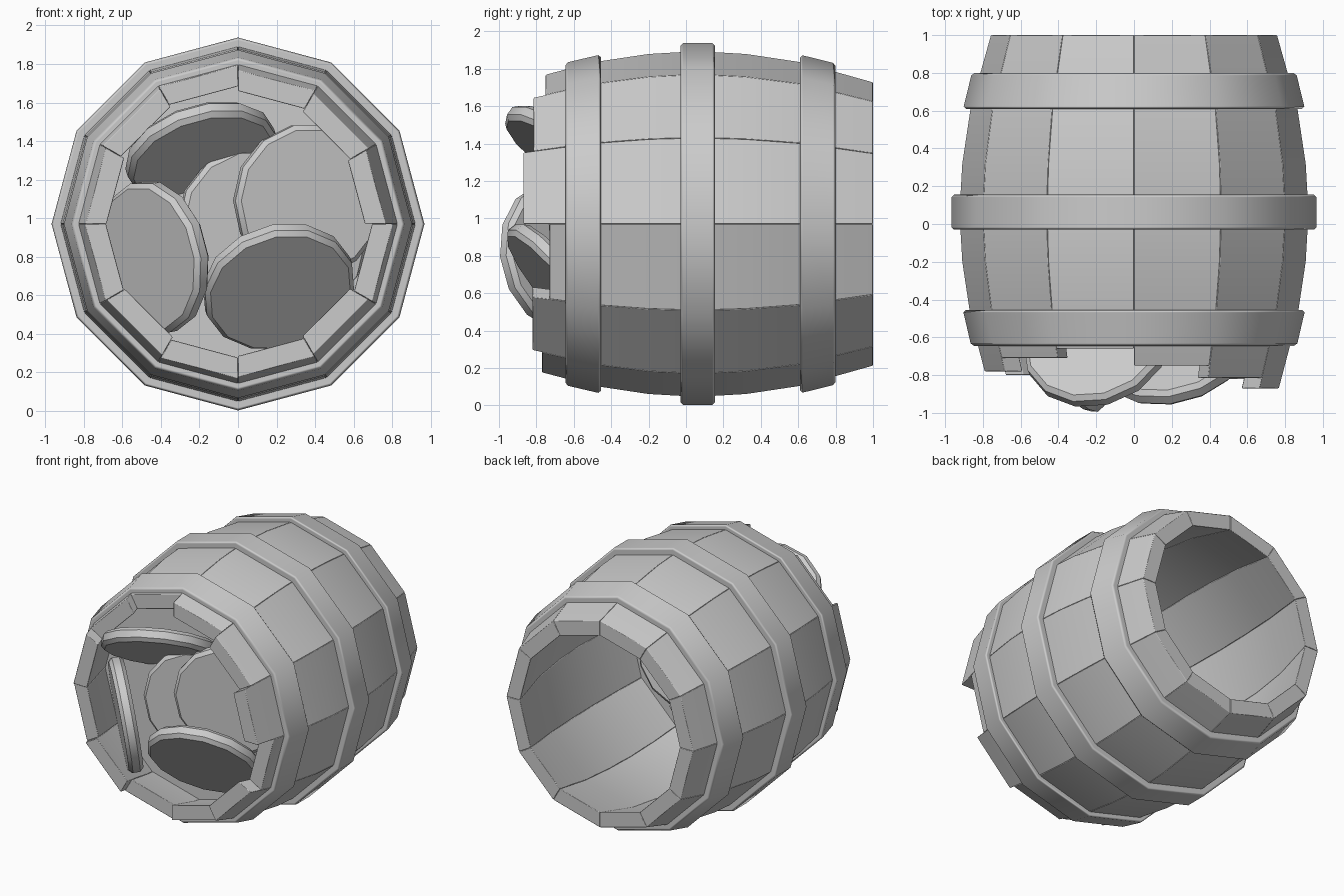
import bpy, bmesh, math
from mathutils import Vector

if "Cube" in bpy.data.objects:
    bpy.data.objects.remove(bpy.data.objects["Cube"])

CZ = 0.97             # height of the barrel axis
SIDES = 12
STEP = 2 * math.pi / SIDES
# barrel outline: (y, corner radius)
PROFILE = [(-0.88, 0.765), (-0.5, 0.865), (-0.2, 0.91), (0.06, 0.925),
           (0.32, 0.91), (0.62, 0.865), (1.0, 0.758)]


def radius_at(y):
    for (y0, r0), (y1, r1) in zip(PROFILE, PROFILE[1:]):
        if y <= y1:
            return r0 + (r1 - r0) * (y - y0) / (y1 - y0)
    return PROFILE[-1][1]


def polar(r, a, y):
    return Vector((r * math.sin(a), y, CZ + r * math.cos(a)))


def finish(bm, name, bevel, smooth=35):
    bmesh.ops.recalc_face_normals(bm, faces=bm.faces)
    me = bpy.data.meshes.new(name)
    bm.to_mesh(me)
    bm.free()
    ob = bpy.data.objects.new(name, me)
    bpy.context.collection.objects.link(ob)
    bpy.context.view_layer.objects.active = ob
    ob.select_set(True)
    bpy.ops.object.shade_smooth_by_angle(angle=math.radians(smooth))
    ob.select_set(False)
    if bevel:
        m = ob.modifiers.new("bevel", 'BEVEL')
        m.width = bevel
        m.segments = 1
        m.limit_method = 'ANGLE'
        m.angle_limit = math.radians(40)
        m.harden_normals = True
    return ob


def loft(bm, rings, closed=False):
    """Skin a list of equal-sized point loops, capping the ends if open."""
    vs = [[bm.verts.new(p) for p in ring] for ring in rings]
    n = len(vs[0])
    pairs = list(zip(vs, vs[1:])) + ([(vs[-1], vs[0])] if closed else [])
    for a, b in pairs:
        for i in range(n):
            j = (i + 1) % n
            bm.faces.new((a[i], a[j], b[j], b[i]))
    if not closed:
        bm.faces.new(vs[0])
        bm.faces.new(vs[-1])


# staves, each with its own uneven front end
FRONT = [-0.75, -0.815, -0.87, -0.73, -0.82, -0.77,
         -0.74, -0.80, -0.77, -0.78, -0.71, -0.66]
for k, yf in enumerate(FRONT):
    a0, a1 = k * STEP, (k + 1) * STEP
    bm = bmesh.new()
    rings = []
    for y in [yf] + [p[0] for p in PROFILE[1:]]:
        r = radius_at(y)
        rings.append([polar(r, a0, y), polar(r, a1, y),
                      polar(r - 0.11, a1, y), polar(r - 0.11, a0, y)])
    loft(bm, rings)
    finish(bm, f"stave_{k + 1}", 0.004)


# hoops: (name, front y, front radius, back y, back radius)
for name, y0, r0, y1, r1 in [("front_hoop", -0.645, 0.862, -0.455, 0.906),
                             ("middle_hoop", -0.03, 0.967, 0.155, 0.967),
                             ("back_hoop", 0.61, 0.905, 0.80, 0.858)]:
    bm = bmesh.new()
    t = 0.075
    rings = [[polar(r0, k * STEP, y0), polar(r1, k * STEP, y1),
              polar(r1 - t, k * STEP, y1), polar(r0 - t, k * STEP, y0)]
             for k in range(SIDES)]
    loft(bm, rings, closed=True)
    finish(bm, name, 0.014)


# lid set inside the mouth
bm = bmesh.new()
loft(bm, [[polar(0.80, k * STEP, y) for k in range(SIDES)] for y in (-0.45, -0.43)])
finish(bm, "inner_lid", 0)


# thick round slabs in the mouth: front-face centre and facing direction
def slab(name, centre, normal, r=0.40, thick=0.10, n=14):
    nrm = Vector(normal).normalized()
    u = nrm.cross(Vector((0, 0, 1))).normalized()
    v = nrm.cross(u)
    bm = bmesh.new()
    rings = []
    for off, rr in ((0, r - 0.025), (0.025, r), (thick - 0.025, r), (thick, r - 0.025)):
        o = Vector(centre) - nrm * off
        rings.append([o + rr * (math.cos(2 * math.pi * i / n) * u +
                                math.sin(2 * math.pi * i / n) * v) for i in range(n)])
    loft(bm, rings)
    finish(bm, name, 0)


slab("top_slab", (-0.18, -0.65, 1.30), (0.25, -0.55, -0.80))
slab("left_slab", (-0.475, -0.71, 0.79), (-0.74, -0.65, -0.15))
slab("bottom_slab", (0.22, -0.715, 0.615), (0.20, -0.76, -0.62))
slab("right_slab", (0.38, -0.65, 1.09), (0.25, -0.96, -0.03))
slab("middle_slab", (0.09, -0.60, 0.97), (0.20, -0.97, 0.0))
slab("low_right_slab", (0.28, -0.50, 0.86), (0.05, -0.98, -0.18))
